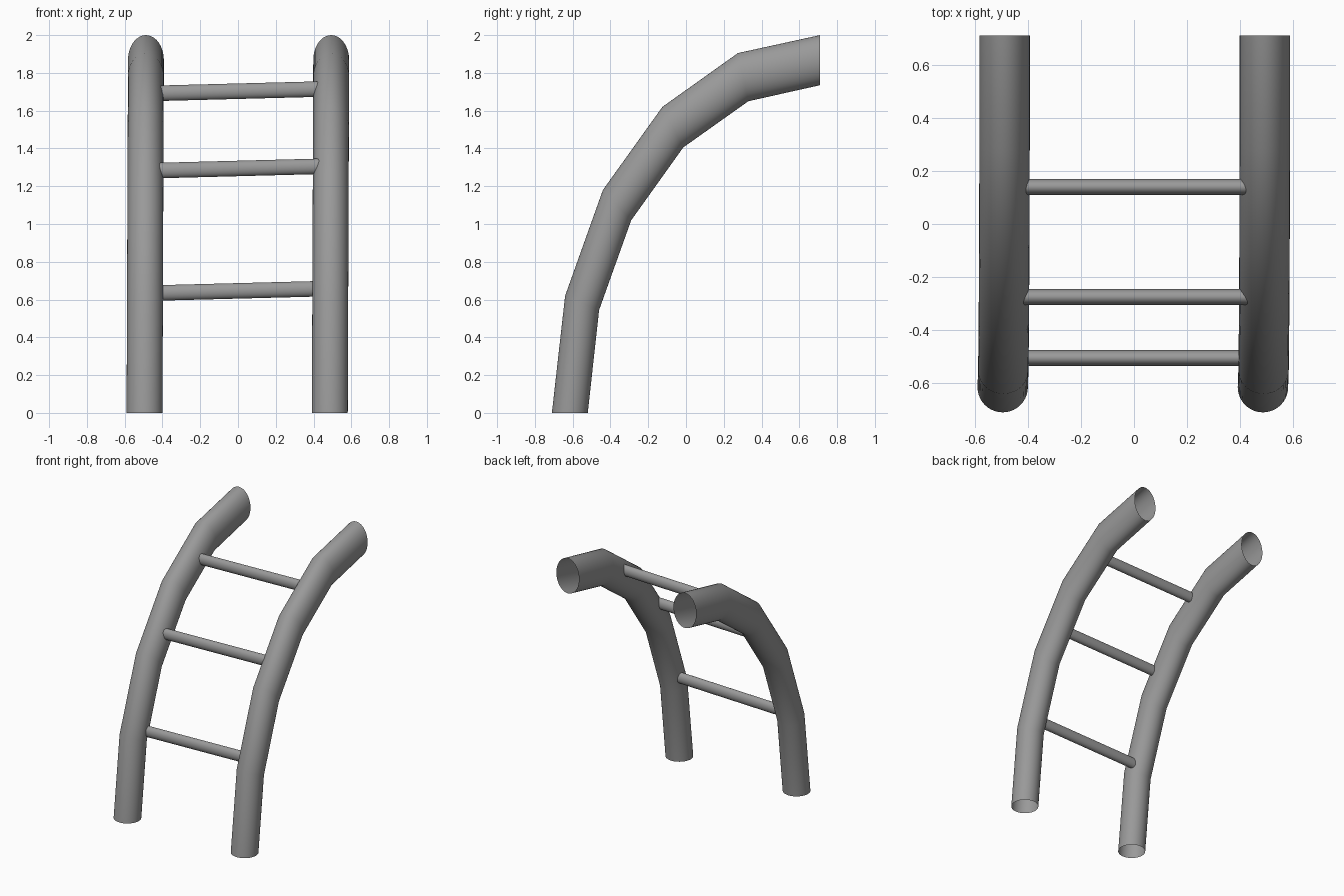
import bpy, bmesh, math
from mathutils import Vector

cube = bpy.data.objects.get("Cube")
if cube:
    bpy.data.objects.remove(cube, do_unlink=True)

GREY = (0.32, 0.32, 0.32, 1)
grey = bpy.data.materials.new("grey metal")
grey.use_nodes = True
grey.diffuse_color = GREY
grey.node_tree.nodes["Principled BSDF"].inputs["Base Color"].default_value = GREY


def tube(name, rings, sides):
    """Open tube through rings given as (centre, half axis u, half axis v)."""
    bm = bmesh.new()
    loops = []
    for c, u, v in rings:
        angles = [math.tau * i / sides for i in range(sides)]
        loops.append([bm.verts.new(c + u * math.cos(a) + v * math.sin(a)) for a in angles])
    for a, b in zip(loops, loops[1:]):
        for i in range(sides):
            j = (i + 1) % sides
            bm.faces.new((a[i], a[j], b[j], b[i]))
    bmesh.ops.recalc_face_normals(bm, faces=bm.faces)
    mesh = bpy.data.meshes.new(name)
    bm.to_mesh(mesh)
    bm.free()
    mesh.materials.append(grey)
    obj = bpy.data.objects.new(name, mesh)
    bpy.context.collection.objects.link(obj)
    bpy.ops.object.select_all(action="DESELECT")
    bpy.context.view_layer.objects.active = obj
    obj.select_set(True)
    bpy.ops.object.shade_smooth_by_angle(angle=math.radians(35))


# Mitred joints of the curved rails: outer (y, z), inner (y, z)
joints = [
    ((-0.71, 0.0), (-0.52, 0.0)),
    ((-0.64, 0.62), (-0.46, 0.545)),
    ((-0.44, 1.18), (-0.29, 1.02)),
    ((-0.125, 1.62), (-0.015, 1.405)),
    ((0.275, 1.905), (0.33, 1.65)),
    ((0.71, 2.0), (0.71, 1.735)),
]

# Side rails, leaning very slightly towards +x
for name, x in (("left_rail", 0.486), ("right_rail", -0.495)):
    rings = []
    for outer, inner in joints:
        o, i = Vector((0, *outer)), Vector((0, *inner))
        c = (o + i) / 2
        c.x = x + 0.004 * c.z
        rings.append((c, Vector((0.095, 0, 0)), (o - i) / 2))
    tube(name, rings, 40)

# Rungs, a little higher on the left, ending inside the rails
for name, y, z in (("lower_rung", -0.505, 0.646),
                   ("middle_rung", -0.275, 1.294),
                   ("upper_rung", 0.14, 1.703)):
    rings = [(Vector((x, y, z + 0.026 * x)), Vector((0, 0.03, 0)), Vector((0, 0, 0.041)))
             for x in (-0.45, 0.45)]
    tube(name, rings, 24)
